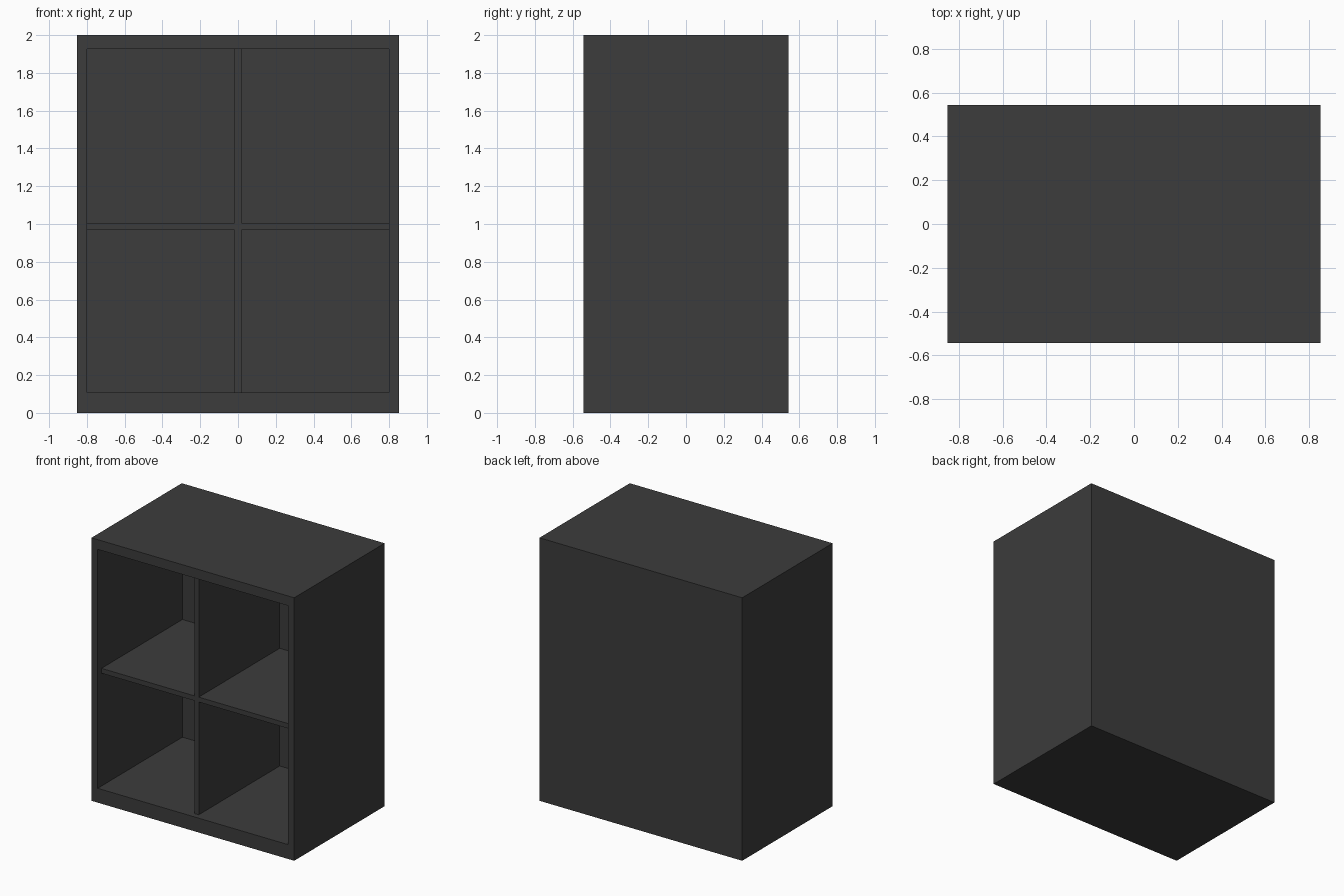
import bpy

if "Cube" in bpy.data.objects:
    bpy.data.objects.remove(bpy.data.objects["Cube"])

# Overall size of the cabinet
W, D, H = 0.853, 0.543, 2.0        # half width, half depth, height
IN_X, IN_Y = 0.80, 0.475           # inner side faces, inner back face
IN_Z0, IN_Z1 = 0.109, 1.926        # inner floor and ceiling
SHELF_Z0, SHELF_Z1 = 0.967, 1.004
RECESS_Y = -D + 0.045              # front of shelf and dividers

black = bpy.data.materials.new("charcoal black")
black.diffuse_color = (0.045, 0.045, 0.045, 1)
black.use_nodes = True
black.node_tree.nodes["Principled BSDF"].inputs["Base Color"].default_value = black.diffuse_color


def box(name, x0, x1, y0, y1, z0, z1):
    bpy.ops.mesh.primitive_cube_add(
        size=1, location=((x0 + x1) / 2, (y0 + y1) / 2, (z0 + z1) / 2))
    ob = bpy.context.object
    ob.name = name
    ob.scale = (x1 - x0, y1 - y0, z1 - z0)
    bpy.ops.object.transform_apply(location=False, rotation=False, scale=True)
    ob.data.materials.append(black)
    return ob


# Outer case: a solid block with the open front cut out
case = box("case", -W, W, -D, D, 0, H)
cutter = box("case_cutter", -IN_X, IN_X, -D - 0.2, IN_Y, IN_Z0, IN_Z1)
cutter.hide_render = True
cutter.hide_set(True)
cut = case.modifiers.new("open_front", "BOOLEAN")
cut.operation = "DIFFERENCE"
cut.solver = "EXACT"
cut.object = cutter

# Middle shelf, set back slightly from the front
box("shelf", -IN_X, IN_X, RECESS_Y, IN_Y, SHELF_Z0, SHELF_Z1)

# Upright dividers below and above the shelf
for name, z0, z1 in (("lower_divider", IN_Z0, SHELF_Z0),
                     ("upper_divider", SHELF_Z1, IN_Z1)):
    box(name, -0.0185, 0.0185, RECESS_Y, IN_Y, z0, z1)
